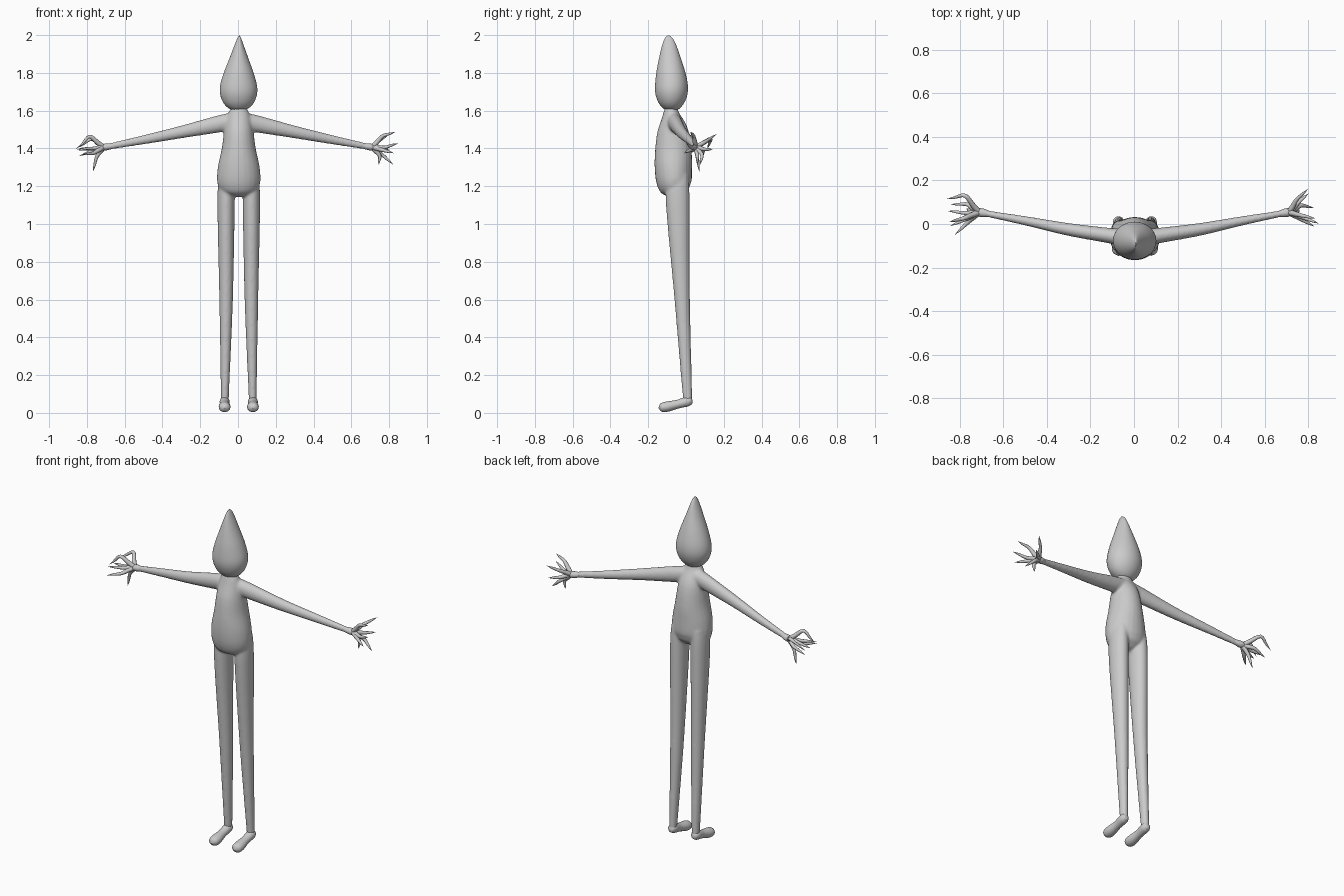
import bpy, bmesh, math
from mathutils import Vector


def spline(rows, steps):
    """Catmull-Rom through rows of numbers."""
    out = []
    for i in range(len(rows) - 1):
        p = [rows[max(0, min(len(rows) - 1, i + k))] for k in (-1, 0, 1, 2)]
        for s in range(steps):
            t = s / steps
            out.append([0.5 * (2 * b + (c - a) * t + (2 * a - 5 * b + 4 * c - d) * t * t
                               + (3 * b - a - 3 * c + d) * t ** 3) for a, b, c, d in zip(*p)])
    return out + [list(rows[-1])]


def tube(bm, rows, up, steps=6, sides=24):
    """Closed elliptical tube; each row is x, y, z, side radius, up radius."""
    rows = spline(rows, steps)
    pts = [Vector(r[:3]) for r in rows]
    rings = []
    for i, r in enumerate(rows):
        t = (pts[min(i + 1, len(pts) - 1)] - pts[max(i - 1, 0)]).normalized()
        u = Vector(up).cross(t).normalized()
        v = t.cross(u)
        rings.append([bm.verts.new(pts[i] + u * max(r[3], 0.0008) * math.cos(a)
                                   + v * max(r[4], 0.0008) * math.sin(a))
                      for a in (math.tau * k / sides for k in range(sides))])
    for a, b in zip(rings, rings[1:]):
        for k in range(sides):
            n = (k + 1) % sides
            bm.faces.new((a[k], a[n], b[n], b[k]))
    bm.faces.new(rings[0][::-1])
    bm.faces.new(rings[-1])


def finish(bm, name):
    bmesh.ops.recalc_face_normals(bm, faces=bm.faces)
    for f in bm.faces:
        f.smooth = True
    me = bpy.data.meshes.new(name)
    bm.to_mesh(me)
    bm.free()
    ob = bpy.data.objects.new(name, me)
    bpy.context.collection.objects.link(ob)
    return ob


Y, Z = (0, 1, 0), (0, 0, 1)

# Head: pointed teardrop
bm = bmesh.new()
tube(bm, [(.003, -.085, 1.6, 0, 0), (.003, -.084, 1.606, .04, .035),
          (.003, -.081, 1.635, .076, .064), (.003, -.078, 1.68, .096, .083),
          (.003, -.077, 1.73, .098, .087), (.004, -.081, 1.8, .079, .077),
          (.005, -.086, 1.88, .049, .057), (.006, -.09, 1.95, .023, .036),
          (.007, -.093, 1.985, .009, .019), (.008, -.094, 2.0, 0, 0)], Y, sides=40)
finish(bm, "head")

# Body: torso, arms and legs fused into one smooth skin
bm = bmesh.new()
tube(bm, [(.004, -.078, 1.625, .035, .03), (.004, -.078, 1.58, .058, .045),
          (.004, -.07, 1.5, .076, .08), (.004, -.067, 1.4, .09, .096),
          (.004, -.067, 1.3, .111, .099), (.004, -.062, 1.22, .114, .093),
          (.004, -.052, 1.175, .092, .072), (.004, -.045, 1.15, .03, .03)], Y)
for s in (-1, 1):
    tube(bm, [(0, -.07, 1.55, .045, .045), (s * .1, -.055, 1.53, .036, .045),
              (s * .3, -.025, 1.487, .029, .033), (s * .5, .015, 1.446, .021, .024),
              (s * .69, .05, 1.409, .014, .016)], Z)
    o = .004
    tube(bm, [(o + s * .062, -.04, 1.26, .04, .055), (o + s * .067, -.044, 1.12, .046, .063),
              (o + s * .067, -.02, .6, .036, .041), (o + s * .073, .006, .12, .022, .026),
              (o + s * .074, .01, .06, .021, .022)], Y, steps=10)
body = finish(bm, "body")
rm = body.modifiers.new("fuse", 'REMESH')
rm.mode = 'VOXEL'
rm.voxel_size = 0.007
rm.use_smooth_shade = True
sm = body.modifiers.new("soften", 'SMOOTH')
sm.factor = 0.5
sm.iterations = 6

# Feet
for s, side in ((-1, "left"), (1, "right")):
    bm = bmesh.new()
    x = .004 + s * .075
    tube(bm, [(x, .035, .06, 0, 0), (x, .03, .06, .016, .016), (x, .008, .06, .026, .026),
              (x, -.045, .046, .024, .023), (x, -.1, .033, .031, .027),
              (x, -.132, .028, .025, .022), (x, -.146, .026, 0, 0)], Z)
    finish(bm, side + "_foot")

# Hands: clawed fingers as (middle point, tip), all growing from the wrist
right = [((.765, .04, 1.465), (.832, .025, 1.487)), ((.775, .03, 1.405), (.848, .002, 1.428)),
         ((.77, .02, 1.39), (.825, -.01, 1.375)), ((.75, .06, 1.36), (.745, .06, 1.315)),
         ((.745, .11, 1.44), (.797, .16, 1.475)), ((.765, .085, 1.365), (.822, .075, 1.315)),
         ((.755, .1, 1.395), (.8, .14, 1.395))]
left = [((-.775, .13, 1.45), (-.857, .115, 1.4)), ((-.748, .06, 1.355), (-.768, .07, 1.278)),
        ((-.765, .005, 1.375), (-.82, -.048, 1.37)), ((-.785, .025, 1.463), (-.845, .01, 1.405)),
        ((-.77, .05, 1.398), (-.855, .06, 1.392)), ((-.765, .09, 1.39), (-.84, .09, 1.36)),
        ((-.765, .025, 1.4), (-.845, -.01, 1.4))]
for s, side, fingers in ((-1, "left", left), (1, "right", right)):
    bm = bmesh.new()
    wrist = Vector((s * .66, .045, 1.414))
    palm = Vector((s * .705, .053, 1.407))
    tube(bm, [(*wrist, .013, .014), (*palm, .02, .018), (s * .735, .055, 1.405, .006, .006)],
         Z, sides=12)
    for mid, tip in fingers:
        mid, tip = Vector(mid), Vector(tip)
        base = palm.lerp(mid, .4) + Vector((s * .004, 0, 0))
        tube(bm, [(*wrist, .009, .009), (*palm, .013, .013), (*base, .0125, .0125),
                  (*mid, .0095, .0095), (*mid.lerp(tip, .6), .006, .006), (*tip, 0, 0)],
             Y, steps=4, sides=10)
    finish(bm, side + "_hand")
